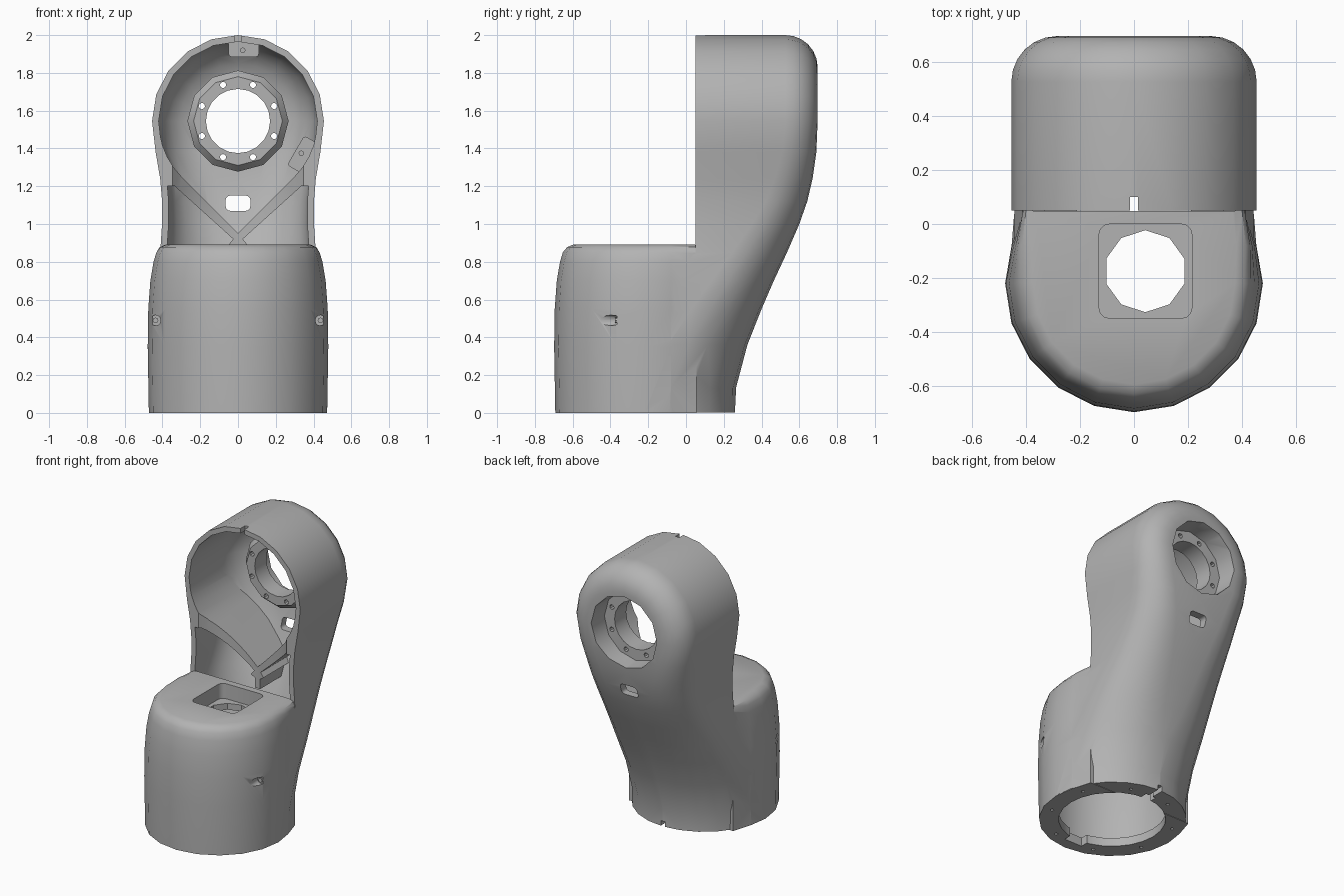
import bpy
import bmesh
from math import cos, sin, pi, radians
from mathutils import Matrix, Vector

if "Cube" in bpy.data.objects:
    bpy.data.objects.remove(bpy.data.objects["Cube"], do_unlink=True)

grey = bpy.data.materials.new("cast_grey")
grey.use_nodes = True
grey.diffuse_color = (0.45, 0.45, 0.45, 1)
grey.node_tree.nodes["Principled BSDF"].inputs["Base Color"].default_value = (0.45, 0.45, 0.45, 1)

HEAD_Z = 1.545
FRONT = 0.05
BASE_Y = -0.22


def finish(name, bm):
    bmesh.ops.remove_doubles(bm, verts=bm.verts, dist=0.0005)
    bmesh.ops.recalc_face_normals(bm, faces=bm.faces)
    mesh = bpy.data.meshes.new(name)
    bm.to_mesh(mesh)
    bm.free()
    mesh.materials.append(grey)
    obj = bpy.data.objects.new(name, mesh)
    bpy.context.collection.objects.link(obj)
    return obj


def skin(name, rings):
    """Join closed rings of points into a capped solid."""
    bm = bmesh.new()
    rows = [[bm.verts.new(p) for p in ring] for ring in rings]
    for low, high in zip(rows, rows[1:]):
        for i in range(len(low)):
            j = (i + 1) % len(low)
            bm.faces.new((low[i], low[j], high[j], high[i]))
    bm.faces.new(rows[0])
    if (Vector(rings[-1][1]) - Vector(rings[-1][-2])).length > 0.001:
        bm.faces.new(rows[-1])
    return finish(name, bm)


def lathe(name, profile, centre, axis="Z", sides=20):
    """Revolve (radius, height) pairs about an axis through the centre."""
    rings = []
    for r, h in profile:
        ring = []
        for k in range(sides):
            a = pi / 2 + 2 * pi * k / sides
            u, v = r * cos(a), r * sin(a)
            p = (u, v, h) if axis == "Z" else (u, h, v)
            ring.append(Vector(p) + Vector(centre))
        rings.append(ring)
    return skin(name, rings)


def box(name, lo, hi, rounding=0, axis=2, tilt=0):
    lo, hi = Vector(lo), Vector(hi)
    bm = bmesh.new()
    bmesh.ops.create_cube(bm, size=1, matrix=Matrix.Diagonal((*(hi - lo), 1)))
    if rounding:
        edges = [e for e in bm.edges
                 if abs((e.verts[0].co - e.verts[1].co).normalized()[axis]) > 0.9]
        bmesh.ops.bevel(bm, geom=edges, offset=rounding, segments=3, profile=0.5, affect="EDGES")
    place = Matrix.Translation((lo + hi) / 2) @ Matrix.Rotation(tilt, 4, "Y")
    bmesh.ops.transform(bm, matrix=place, verts=bm.verts)
    return finish(name, bm)


def combine(target, tool, operation):
    mod = target.modifiers.new("bool", "BOOLEAN")
    mod.operation, mod.solver, mod.object = operation, "EXACT", tool
    bpy.ops.object.select_all(action="DESELECT")
    bpy.context.view_layer.objects.active = target
    target.select_set(True)
    bpy.ops.object.modifier_apply(modifier=mod.name)
    bpy.data.objects.remove(tool, do_unlink=True)


def cut(target, tool):
    combine(target, tool, "DIFFERENCE")


# neck sections: height, half width, back, corner radius
SECTIONS = [
    (0.003, 0.471, 0.262, 0.471), (0.13, 0.468, 0.264, 0.465), (0.36, 0.455, 0.325, 0.42),
    (0.55, 0.445, 0.40, 0.37), (0.7, 0.43, 0.465, 0.33), (0.85, 0.412, 0.535, 0.29),
    (1.0, 0.402, 0.60, 0.25), (1.12, 0.402, 0.642, 0.22), (1.24, 0.412, 0.67, 0.2),
    (1.38, 0.436, 0.69, 0.18), (HEAD_Z, 0.455, 0.697, 0.17),
]


def half_outline(w, back, c, front):
    c = min(c, w, back - front)
    arc = [(w - c + c * cos(radians(a)), back - c + c * sin(radians(a))) for a in range(0, 91, 15)]
    return [(w, front)] + arc + [(0, back)]


def arm_solid(name, start, front, side_inset=0, back_inset=0, soften=0):
    """Neck lofted upward, then its last section swept over the round head."""
    rings = []
    for z, w, back, c in SECTIONS:
        if z < start:
            continue
        half = half_outline(w - side_inset, back - back_inset, c + soften, front)
        rings.append([(x, y, z) for x, y in half] + [(-x, y, z) for x, y in half[::-1]])
    for step in range(1, 6):
        a = radians(18 * step)
        ring = [(x * cos(a), y, HEAD_Z + x * sin(a)) for x, y in half]
        rings.append(ring + [(-x, y, z) for x, y, z in ring[::-1]])
    return skin(name, rings)


def base_ring(r, z):
    """Round front whose sides draw in to meet the arm."""
    end = min(0.41, r - 0.01)
    side = [(end, FRONT + 0.005), ((r + end) / 2 + 0.01, -0.08)]
    arc = [(r * cos(radians(a)), BASE_Y - r * sin(radians(a))) for a in range(0, 181, 18)]
    return [(x, y, z) for x, y in side + arc + [(-x, y) for x, y in side[::-1]]]


# outer casting: curved arm joined to the round base
housing = arm_solid("arm_housing", 0, BASE_Y)
cut(housing, box("front_opening", (-1, -1, 0.84), (1, FRONT, 3)))
base = skin("base", [base_ring(r, z) for r, z in (
    (0.472, 0), (0.478, 0.35), (0.475, 0.55), (0.464, 0.7), (0.447, 0.8),
    (0.432, 0.85), (0.41, 0.877), (0.375, 0.892))])
combine(housing, base, "UNION")

# hollow of the arm; V ribs tangent to the round cavity are left standing
hollow = arm_solid("arm_hollow", 0.5, FRONT - 0.002, 0.035, 0.055, 0.06)
bowl = [(0.42 * cos(radians(a)), HEAD_Z + 0.42 * sin(radians(a))) for a in (-45, -36, -27, -18, -9)]
half_rib = bowl + [(0.5, 1.48), (0.5, 1.2), (0.335, 1.2), (0.025, 0.92),
                   (0.05, 0.89), (0.02, 0.87), (0.02, 0.8)]
rib = [(0, 0.951)] + half_rib + [(-x, z) for x, z in half_rib[::-1]]
ribs = skin("ribs", [[(x, y, z) for x, z in rib] for y in (-0.1, 1)])
cut(ribs, lathe("rib_clearance", [(0.44, 0.5), (0.44, 1.33)], (0, BASE_Y, 0), sides=40))
cut(hollow, ribs)

# bearing boss and screw pads are left standing too
cut(hollow, lathe("bearing_boss", [(0.235, 0.43), (0.268, 0.47), (0.268, 0.9)],
                  (0, 0, HEAD_Z), "Y", 12))
cut(hollow, box("top_pad", (-0.05, 0.25, 1.885), (0.11, 0.9, 2.1), 0.015, 1))
cut(hollow, box("side_pad", (0.25, 0.25, 1.33), (0.43, 0.9, 1.41), 0.015, 1, radians(-60)))
cut(housing, hollow)

# bearing seat at the back of the head
cut(housing, lathe("bearing_recess", [(0.25, 0.56), (0.27, 0.9)], (0, 0, HEAD_Z), "Y", 12))
cut(housing, lathe("bearing_bore", [(0.17, 0.2), (0.17, 0.9)], (0, 0, HEAD_Z), "Y", 20))
for k in range(8):
    a = radians(22.5 + 45 * k)
    spot = (0.207 * cos(a), 0, HEAD_Z + 0.207 * sin(a))
    cut(housing, lathe("bolt_hole", [(0.017, 0.3), (0.017, 0.7)], spot, "Y", 8))
for x, z in ((0.025, 1.92), (0.335, 1.375)):
    cut(housing, lathe("pad_hole", [(0.012, 0.2), (0.012, 0.32)], (x, 0, z), "Y", 8))

# cable slot and locating notch
cut(housing, box("cable_slot", (-0.065, 0.4, 1.07), (0.065, 0.9, 1.15), 0.022, 1))
cut(housing, box("head_notch", (-0.015, 0, 1.94), (0.015, 0.1, 2.1)))

# base bore, flange and the cable recess in its top
cut(housing, lathe("base_bore", [(0.345, -0.1), (0.345, 0.06), (0.43, 0.065), (0.43, 0.64),
                                 (0.37, 0.74)], (0, BASE_Y, 0), sides=24))
cut(housing, box("cable_recess", (-0.13, -0.35, 0.785), (0.215, 0, 1), 0.04, 2))
cut(housing, lathe("cable_hole", [(0.152, 0.6), (0.152, 0.9)], (0.042, -0.175, 0), sides=10))
for k in range(8):
    a = radians(22.5 + 45 * k)
    spot = (0.405 * cos(a), BASE_Y + 0.405 * sin(a), 0)
    cut(housing, lathe("flange_hole", [(0.012, -0.05), (0.012, 0.04)], spot, sides=8))

# flange notches: a wide one in front, a stepped one open to the back
cut(housing, box("front_notch", (-0.07, -0.61, -0.1), (0.07, -0.5, 0.1)))
cut(housing, box("back_notch", (-0.04, 0.08, -0.1), (0.04, 0.17, 0.1)))
cut(housing, box("back_slot", (-0.016, 0.16, -0.1), (0.016, 0.4, 0.04)))

# mirrored screw scoops in the sides of the base
for side, label in ((1, "left"), (-1, "right")):
    spot = (side * 0.437, 0, 0.49)
    cut(housing, lathe("scoop", [(0.028, -0.7), (0.028, -0.365)], spot, "Y", 12))
    lathe(label + "_screw", [(0.015, -0.375), (0.015, -0.36)], spot, "Y", 8)

# smooth castings with crisp machined edges
bpy.ops.object.select_all(action="DESELECT")
for obj in bpy.context.collection.objects:
    if obj.type == "MESH" and obj.data.materials and obj.data.materials[0] == grey:
        obj.select_set(True)
bpy.context.view_layer.objects.active = housing
bpy.ops.object.shade_smooth_by_angle(angle=radians(32))
